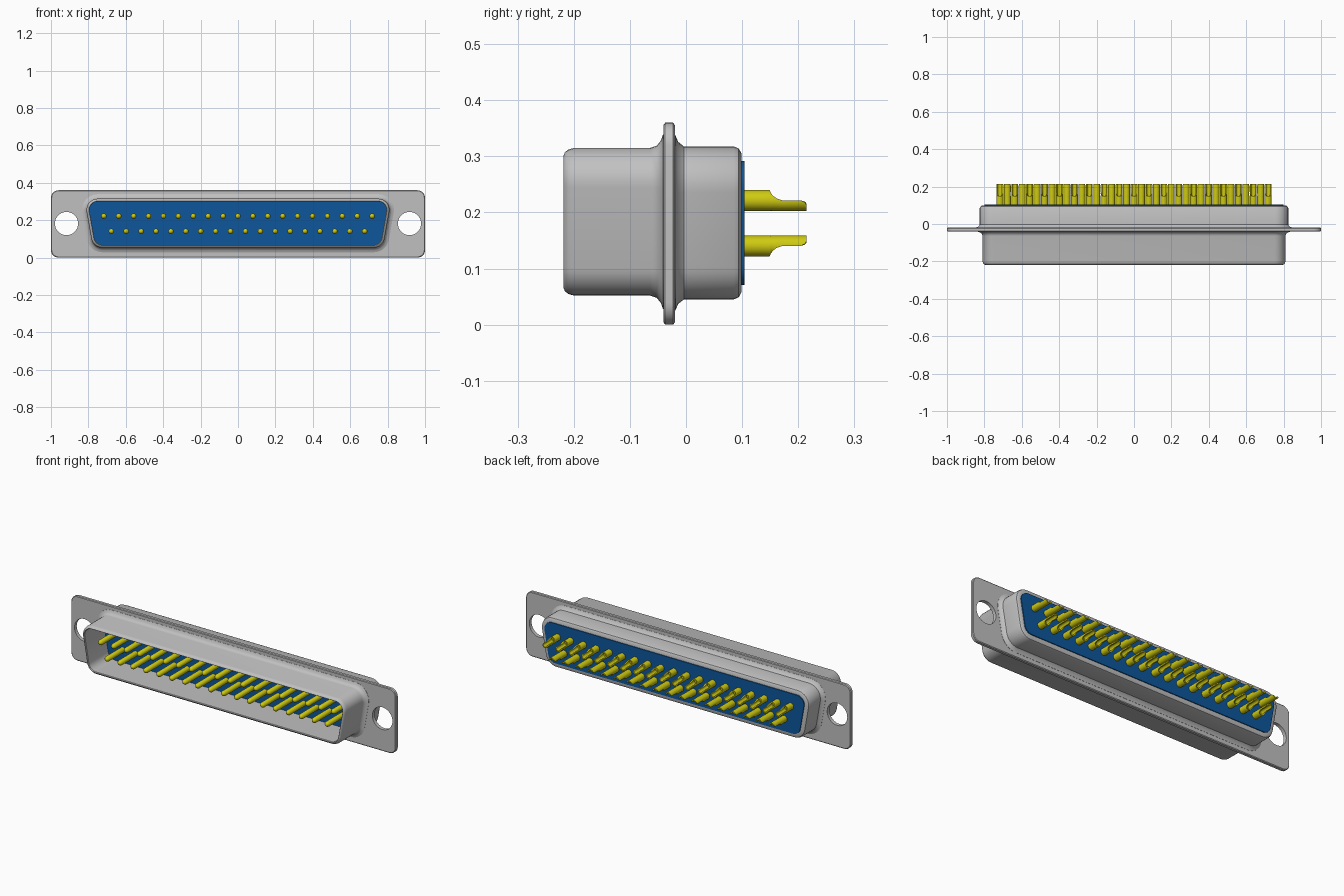
import bpy, bmesh, math

if "Cube" in bpy.data.objects:
    bpy.data.objects.remove(bpy.data.objects["Cube"], do_unlink=True)


def material(name, rgb):
    m = bpy.data.materials.new(name)
    m.use_nodes = True
    m.diffuse_color = (*rgb, 1)
    m.node_tree.nodes["Principled BSDF"].inputs["Base Color"].default_value = (*rgb, 1)
    return m


METAL = material("light grey metal", (0.53, 0.53, 0.53))
BLUE = material("blue plastic", (0.004, 0.095, 0.33))
YELLOW = material("yellow contact", (0.62, 0.59, 0.006))


def outline(w, z0, z1, r, taper, inset):
    """Rounded trapezoid in x/z, wider at the top, shrunk by the inset."""
    top = (w - r, z1 - r)
    low = (w - r - (z1 - z0 - 2 * r) * math.tan(taper), z0 + r)
    r -= inset
    right = []
    for (cx, cz), a, b in ((low, -math.pi / 2, -taper), (top, -taper, math.pi / 2)):
        for i in range(9):
            t = a + (b - a) * i / 8
            right.append((cx + r * math.cos(t), cz + r * math.sin(t)))
    return right + [(-x, z) for x, z in reversed(right)]


def loft(bm, rings, closed=False):
    """Skin equal rings of 3D points; cap the ends, or join last to first."""
    rows = [[bm.verts.new(p) for p in ring] for ring in rings]
    n = len(rows[0])
    pairs = list(zip(rows, rows[1:])) + ([(rows[-1], rows[0])] if closed else [])
    for a, b in pairs:
        for i in range(n):
            j = (i + 1) % n
            bm.faces.new((a[i], a[j], b[j], b[i]))
    if not closed:
        bm.faces.new(rows[0][::-1])
        bm.faces.new(rows[-1])


def add_object(name, mesh, location=(0, 0, 0)):
    ob = bpy.data.objects.new(name, mesh)
    bpy.context.collection.objects.link(ob)
    ob.location = location
    return ob


def smooth(ob):
    bpy.ops.object.select_all(action='DESELECT')
    ob.select_set(True)
    bpy.context.view_layer.objects.active = ob
    bpy.ops.object.shade_smooth_by_angle(angle=math.radians(35))


def finish(name, bm, mat):
    bmesh.ops.remove_doubles(bm, verts=bm.verts, dist=1e-5)
    bmesh.ops.recalc_face_normals(bm, faces=bm.faces)
    mesh = bpy.data.meshes.new(name)
    bm.to_mesh(mesh)
    bm.free()
    mesh.materials.append(mat)
    return add_object(name, mesh)


def shaped(name, base, steps, mat, closed=False):
    """Loft an outline through (y, inset) steps."""
    bm = bmesh.new()
    loft(bm, [[(x, y, z) for x, z in outline(*base, inset)] for y, inset in steps], closed)
    return finish(name, bm, mat)


TAPER = math.radians(10)
FRONT = (0.81, 0.052, 0.315, 0.06, TAPER)
REAR = (0.825, 0.045, 0.318, 0.07, TAPER)
PLATE = (1.0, 0.0, 0.36, 0.04, 0.0)

# Mounting flange with two screw holes
flange = shaped("mounting_flange", PLATE,
                [(-0.04, 0.004), (-0.037, 0), (-0.023, 0), (-0.02, 0.004)], METAL)
for side in (-1, 1):
    bpy.ops.mesh.primitive_cylinder_add(vertices=40, radius=0.062, depth=0.2,
                                        location=(side * 0.917, -0.03, 0.182),
                                        rotation=(math.pi / 2, 0, 0))
    cutter = bpy.context.object
    cutter.hide_render = True
    bpy.ops.object.select_all(action='DESELECT')
    flange.select_set(True)
    bpy.context.view_layer.objects.active = flange
    mod = flange.modifiers.new("screw_hole", 'BOOLEAN')
    mod.operation = 'DIFFERENCE'
    mod.object = cutter
    bpy.ops.object.modifier_apply(modifier=mod.name)
    bpy.data.objects.remove(cutter, do_unlink=True)
smooth(flange)

# Hollow front shell, flared where it meets the flange
smooth(shaped("front_shell", FRONT,
              [(-0.03, -0.024), (-0.041, -0.024), (-0.045, -0.013), (-0.052, -0.004),
               (-0.064, 0), (-0.2, 0), (-0.21, 0.003), (-0.216, 0.008), (-0.218, 0.013),
               (-0.214, 0.016), (-0.03, 0.016)], METAL, True))

# Rear shell with a rounded rim
smooth(shaped("rear_shell", REAR,
              [(-0.03, -0.02), (-0.019, -0.02), (-0.014, -0.008), (-0.004, 0),
               (0.085, 0), (0.094, 0.004), (0.099, 0.013), (0.099, 0.03),
               (-0.03, 0.03)], METAL, True))

# Plastic insulator, front and rear halves
smooth(shaped("front_insulator", FRONT, [(-0.045, 0.014), (-0.025, 0.014)], BLUE))
smooth(shaped("rear_insulator", REAR, [(-0.025, 0.026), (0.104, 0.026)], BLUE))


def cup_section(y, height, bore, r=0.0185, n=16):
    """Tube section cut off at a height (both relative to the radius)."""
    limit = math.acos(-height)
    angles = [limit * (2 * i / n - 1) for i in range(n + 1)]
    outer = [(r * math.sin(a), y, -r * math.cos(a)) for a in angles]
    inner = [(bore * x, y, bore * z) for x, _, z in reversed(outer)]
    return outer + inner


def circle(y, r, n=14):
    return [(r * math.cos(math.tau * i / n), y, r * math.sin(math.tau * i / n))
            for i in range(n)]


# Contact: round-tipped pin in front, scooped solder cup behind
bm = bmesh.new()
loft(bm, [circle(y, r) for y, r in
          ((-0.195, 0.004), (-0.192, 0.009), (-0.184, 0.0145), (-0.03, 0.0145))])
loft(bm, [cup_section(*s) for s in
          ((0.095, 1, 0.02), (0.135, 1, 0.02), (0.136, 1, 0.65), (0.149, 1, 0.65),
           (0.151, 0.75, 0.65), (0.155, 0.45, 0.65), (0.162, 0.18, 0.65),
           (0.172, 0, 0.65), (0.205, 0, 0.65), (0.212, -0.2, 0.65), (0.215, -0.5, 0.65))])
contact = finish("contact", bm, YELLOW)
smooth(contact)
contact_mesh = contact.data
bpy.data.objects.remove(contact, do_unlink=True)

# Two staggered rows; the lower row is turned over
PITCH = 0.0797
for row, count, z, turn in (("upper", 19, 0.2215, 0), ("lower", 18, 0.1405, math.pi)):
    for i in range(count):
        pin = add_object(f"{row}_contact_{i + 1}", contact_mesh,
                         ((i - (count - 1) / 2) * PITCH, 0, z))
        pin.rotation_euler.y = turn
